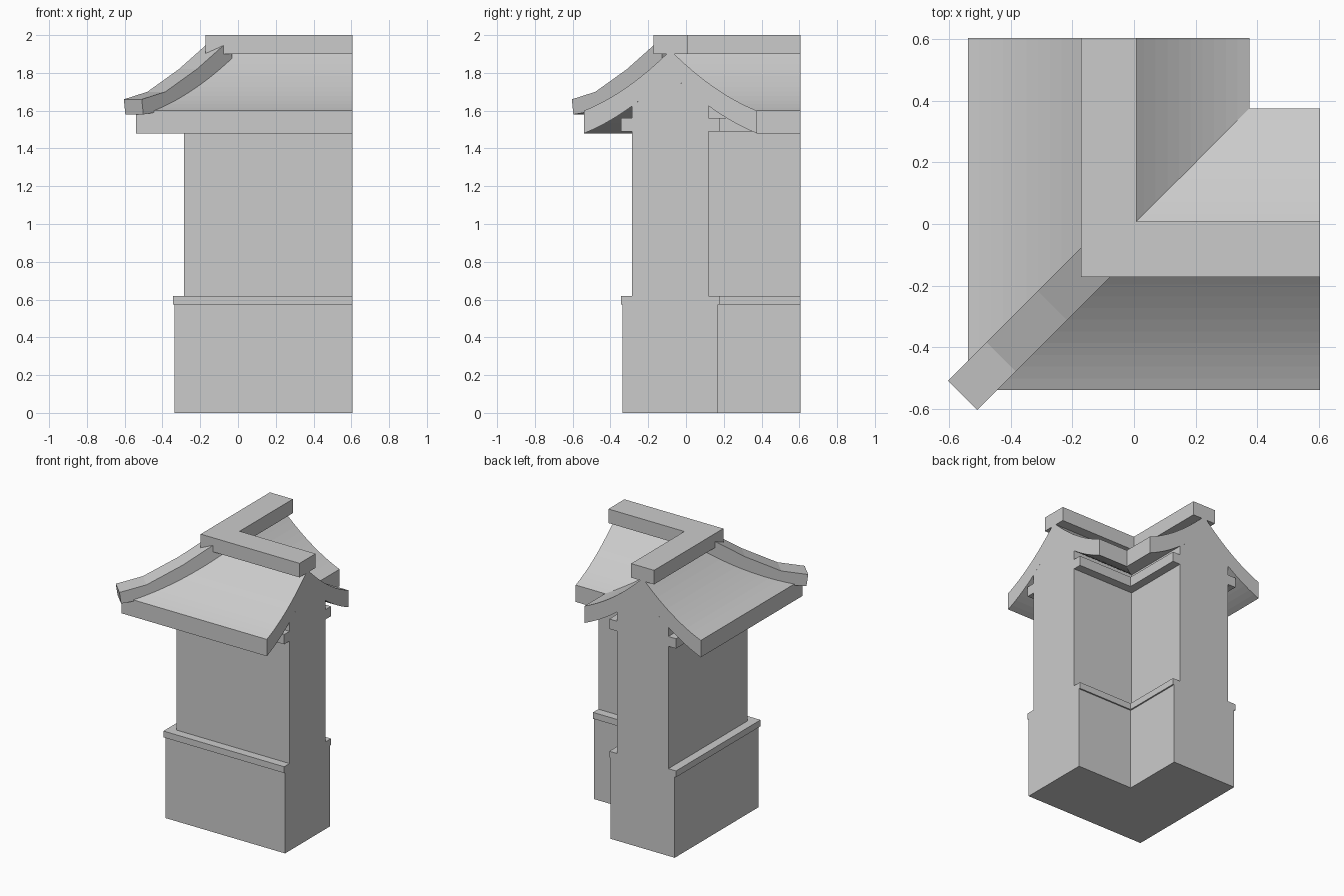
import bpy, bmesh

if "Cube" in bpy.data.objects:
    bpy.data.objects.remove(bpy.data.objects["Cube"], do_unlink=True)

CENTRE = -0.0825   # centre line of both wings
END = 0.605        # where both wings stop

stone = bpy.data.materials.new("light grey")
stone.use_nodes = True
colour = (0.6, 0.6, 0.6, 1)
stone.diffuse_color = colour
stone.node_tree.nodes["Principled BSDF"].inputs["Base Color"].default_value = colour


def loft(name, rings):
    """Skin matching closed rings of points and cap both ends."""
    bm = bmesh.new()
    loops = [[bm.verts.new(p) for p in ring] for ring in rings]
    n = len(loops[0])
    for a, b in zip(loops, loops[1:]):
        for i in range(n):
            j = (i + 1) % n
            bm.faces.new((a[i], a[j], b[j], b[i]))
    bm.faces.new(loops[0])
    bm.faces.new(loops[-1])
    bmesh.ops.recalc_face_normals(bm, faces=bm.faces)
    mesh = bpy.data.meshes.new(name)
    bm.to_mesh(mesh)
    bm.free()
    mesh.materials.append(stone)
    obj = bpy.data.objects.new(name, mesh)
    bpy.context.collection.objects.link(obj)
    return obj


def corner_sweep(name, half):
    """Mirror a half profile (offset, height) and sweep it round the corner."""
    profile = half + [(-d, z) for d, z in reversed(half) if d > 0]
    return loft(name, [
        [(END, CENTRE - d, z) for d, z in profile],
        [(CENTRE - d, CENTRE - d, z) for d, z in profile],
        [(CENTRE - d, END, z) for d, z in profile]])


def under_roof(d):
    return 1.8 - 0.997 * d + 0.65 * d * d


# Wall with plinth, ledge, upper moulding and gable
WALL, LEDGE, EAVE, STEPS = 0.2025, 0.2625, 0.4575, 12
wall = [(0.2525, 0), (0.2525, 0.575), (LEDGE, 0.575), (LEDGE, 0.62),
        (WALL, 0.62), (WALL, 1.49), (LEDGE, 1.49), (LEDGE, 1.56), (WALL, 1.56)]
wall += [(d, under_roof(d)) for d in (WALL * (1 - i / 6) for i in range(7))]
corner_sweep("wall", wall)

# Curved roof of even vertical thickness
spans = [EAVE * i / STEPS for i in range(STEPS + 1)]
roof = [(d, under_roof(d)) for d in spans]
roof += [(d, under_roof(d) + 0.12) for d in reversed(spans[1:])]
roof.append((0.02, 1.9))
corner_sweep("roof", roof)

# Ridge beam
corner_sweep("ridge", [(0.09, 1.9), (0.09, 2.0)])

# Hip beam over the outer corner: diagonal position, top, bottom
HALF = 0.0475
hip = [(-0.08, 1.985, 1.86), (-0.265, 1.82, 1.71),
       (-0.432, 1.70, 1.60), (-0.557, 1.66, 1.58)]
rings = []
for u, top, bottom in hip:
    low = u + 0.008 if u < -0.5 else u
    rings.append([(u - HALF, u + HALF, top), (u + HALF, u - HALF, top),
                  (low + HALF, low - HALF, bottom), (low - HALF, low + HALF, bottom)])
loft("hip_beam", rings)
